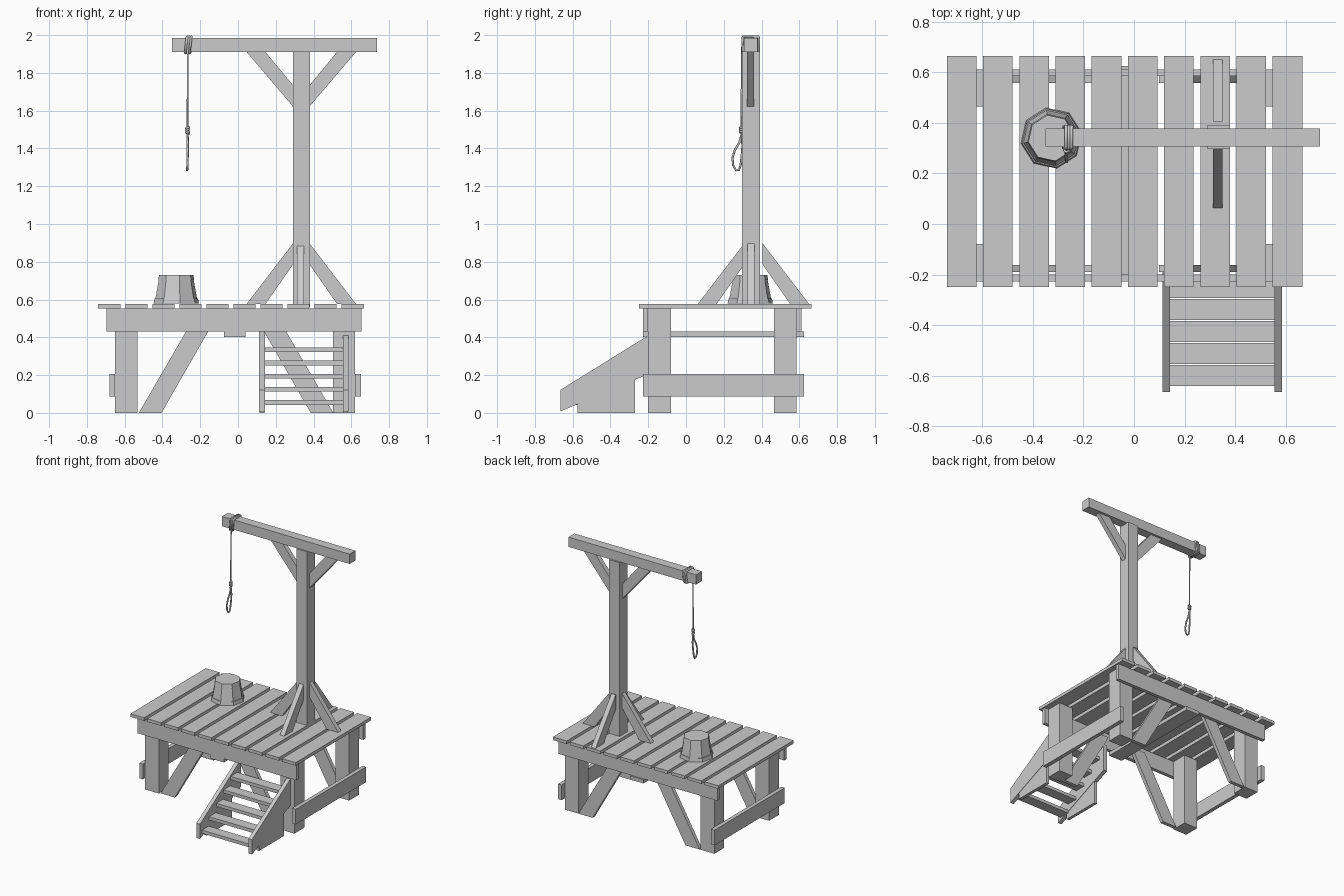
import bpy, bmesh
from math import sin, cos, pi, radians
from mathutils import Vector

if "Cube" in bpy.data.objects:
    bpy.data.objects.remove(bpy.data.objects["Cube"])


def finish(name, bm):
    bmesh.ops.recalc_face_normals(bm, faces=bm.faces)
    me = bpy.data.meshes.new(name)
    bm.to_mesh(me)
    bm.free()
    ob = bpy.data.objects.new(name, me)
    bpy.context.collection.objects.link(ob)
    return ob


def prism(name, pts, axis, a, b):
    """Extrude a 2D profile from a to b; axis 'y' takes (x, z), 'x' takes (y, z)."""
    bm = bmesh.new()
    place = (lambda p, d: (p[0], d, p[1])) if axis == 'y' else (lambda p, d: (d, p[0], p[1]))
    face = bm.faces.new([bm.verts.new(place(p, a)) for p in pts])
    new = bmesh.ops.extrude_face_region(bm, geom=[face])['geom']
    off = Vector(place((0, 0), b - a))
    bmesh.ops.translate(bm, verts=[v for v in new if isinstance(v, bmesh.types.BMVert)], vec=off)
    return finish(name, bm)


def box(name, x0, x1, y0, y1, z0, z1):
    return prism(name, [(x0, z0), (x1, z0), (x1, z1), (x0, z1)], 'y', y0, y1)


def rope(name, pts, r, cyclic=False):
    cu = bpy.data.curves.new(name, 'CURVE')
    cu.dimensions = '3D'
    cu.bevel_depth = r
    cu.bevel_resolution = 1
    cu.use_fill_caps = True
    sp = cu.splines.new('POLY')
    sp.points.add(len(pts) - 1)
    for p, co in zip(sp.points, pts):
        p.co = (*co, 1)
    sp.use_cyclic_u = cyclic
    ob = bpy.data.objects.new(name, cu)
    bpy.context.collection.objects.link(ob)


# Deck planks
for i in range(10):
    x = -0.74 + i * 0.1432
    box("deck_plank", x, x + 0.117, -0.25, 0.665, 0.553, 0.577)

# Long deck beams and centre joist
for n, y in (("front_beam", -0.227), ("back_beam", 0.585)):
    box(n, -0.695, 0.655, y, y + 0.027, 0.43, 0.553)
box("centre_joist", -0.075, 0.04, -0.227, 0.625, 0.402, 0.43)

# Legs and side rails
for x in (-0.65, 0.503):
    for y in (-0.2, 0.465):
        box("leg", x, x + 0.117, y, y + 0.12, 0, 0.553)
for x in (-0.68, 0.62):
    box("side_rail", x, x + 0.03, -0.227, 0.625, 0.088, 0.205)

# Slanted braces under the deck
for y in (-0.19, 0.557):
    for s, cx in ((1, 0), (-1, -0.02)):
        prism("deck_brace", [(cx + s * px, z) for px, z in
              ((-0.525, 0), (-0.405, 0), (-0.118, 0.5), (-0.235, 0.5))], 'y', y, y + 0.028)

# Upright post and crossbeam
box("post", 0.29, 0.38, 0.297, 0.392, 0.56, 1.912)
box("crossbeam", -0.35, 0.735, 0.307, 0.378, 1.91, 1.985)

# Post braces: two at the top, four at the foot
for s in (-1, 1):
    prism("top_brace", [(0.335 + s * d, z) for d, z in
          ((0.29, 1.911), (0.19, 1.911), (0.044, 1.735), (0.044, 1.622))], 'y', 0.324, 0.36)
    foot = ((0.29, 0.576), (0.19, 0.576), (0.044, 0.785), (0.044, 0.897))
    prism("foot_brace_side", [(0.335 + s * d, z) for d, z in foot], 'y', 0.326, 0.362)
    prism("foot_brace_depth", [(0.357 + s * (d + 0.005), z) for d, z in foot], 'x', 0.313, 0.35)

# Stair stringers with support wedges
for x, inset in ((0.112, 0.003), (0.555, 0.003)):
    prism("stair_stringer", [(-0.665, 0.008), (-0.665, 0.122), (-0.2, 0.41),
          (-0.165, 0.43), (-0.165, 0.22)], 'x', x, x + 0.03)
    prism("stair_support", [(-0.575, 0), (-0.27, 0), (-0.27, 0.18), (-0.575, 0.05)],
          'x', x + inset, x + 0.03 - inset)

# Stair treads
for i in range(5):
    y, z = -0.64 + i * 0.087, 0.042 + i * 0.07
    box("stair_tread", 0.138, 0.56, y, y + 0.082, z, z + 0.025)

# Upturned eight-sided bucket
bm = bmesh.new()
rings = []
for r, z in ((0.105, 0.578), (0.122, 0.578), (0.117, 0.605), (0.112, 0.605),
             (0.094, 0.703), (0.097, 0.703), (0.092, 0.73)):
    rings.append([bm.verts.new((-0.327 + r * cos(radians(10 + 45 * k)),
                                0.34 + r * sin(radians(10 + 45 * k)), z)) for k in range(8)])
for a, b in zip(rings, rings[1:]):
    for k in range(8):
        bm.faces.new((a[k], a[(k + 1) % 8], b[(k + 1) % 8], b[k]))
bm.faces.new(rings[0])
bm.faces.new(rings[-1])
finish("bucket", bm)

# Rope: turns round the crossbeam
for k in range(3):
    x = -0.275 + k * 0.011
    rope("rope_wrap", [(x - 0.004, 0.300, 1.904), (x - 0.004, 0.384, 1.904), (x, 0.386, 1.91),
         (x + 0.006, 0.386, 1.985), (x + 0.006, 0.382, 1.992), (x + 0.006, 0.304, 1.992),
         (x + 0.004, 0.300, 1.986)], 0.007, True)

# Hanging rope, coiled knot and loop
rope("hanging_rope", [(-0.266, 0.297, 1.95), (-0.266, 0.294, 1.7), (-0.268, 0.293, 1.47)], 0.005)
rope("knot", [(-0.267 + 0.008 * cos(t * pi / 4), 0.293 + 0.008 * sin(t * pi / 4),
     1.478 + t * 0.0014) for t in range(26)], 0.006)
rope("rope_loop", [(-0.268, 0.292, 1.48), (-0.266, 0.282, 1.43), (-0.266, 0.258, 1.39),
     (-0.267, 0.246, 1.35), (-0.268, 0.25, 1.31), (-0.269, 0.265, 1.284), (-0.269, 0.28, 1.286),
     (-0.268, 0.289, 1.31), (-0.266, 0.295, 1.36), (-0.265, 0.299, 1.41), (-0.266, 0.297, 1.46)],
     0.006, True)
